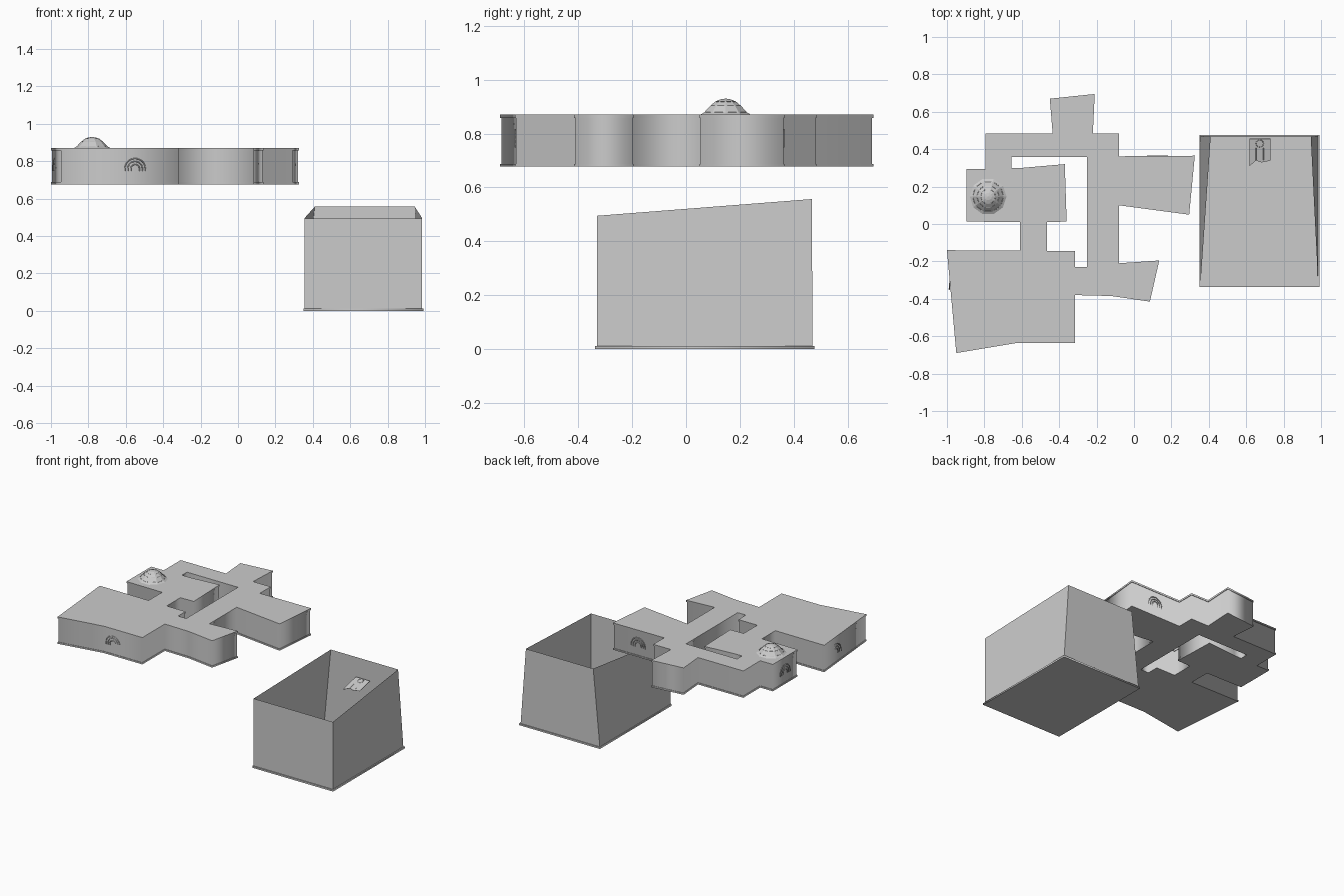
import bpy, bmesh, math
from mathutils import Vector, Matrix

if "Cube" in bpy.data.objects:
    bpy.data.objects.remove(bpy.data.objects["Cube"])

OUTER = [(-1, -.14), (-.95, -.69), (-.62, -.635), (-.315, -.635), (-.315, -.38), (-.12, -.385),
         (.085, -.415), (.135, -.195), (-.08, -.21), (-.08, .1), (.295, .05), (.325, .365),
         (-.08, .362), (-.08, .485), (-.22, .485), (-.21, .695), (-.45, .67), (-.435, .485),
         (-.795, .485), (-.795, .293), (-.895, .293), (-.895, .013), (-.61, .01), (-.61, -.143)]
COURT = [(-.655, .357), (-.25, .357), (-.25, -.23), (-.315, -.23), (-.315, -.145), (-.465, -.145),
         (-.465, .01), (-.36, .013), (-.37, .32), (-.6, .3), (-.655, .3)]


def inset(pts, d):
    """Move every side of a loop to its left by d."""
    out, n = [], len(pts)
    for i in range(n):
        a, b, c = (Vector(pts[(i + k) % n]) for k in (-1, 0, 1))
        u, v = (b - a).normalized(), (c - b).normalized()
        nu, nv = Vector((-u.y, u.x)), Vector((-v.y, v.x))
        out.append(b + (nu + nv) * d / (1 + nu.dot(nv)))
    return out


def to_mesh(ob):
    bpy.ops.object.select_all(action='DESELECT')
    ob.select_set(True)
    bpy.context.view_layer.objects.active = ob
    bpy.ops.object.convert(target='MESH')
    return bpy.context.object


def prism(name, loops, z0, z1):
    cu = bpy.data.curves.new(name, 'CURVE')
    cu.dimensions, cu.fill_mode, cu.extrude = '2D', 'BOTH', (z1 - z0) / 2
    for loop in loops:
        s = cu.splines.new('POLY')
        s.points.add(len(loop) - 1)
        for p, co in zip(s.points, loop):
            p.co = (co[0], co[1], 0, 1)
        s.use_cyclic_u = True
    ob = bpy.data.objects.new(name, cu)
    bpy.context.collection.objects.link(ob)
    ob.location.z = (z0 + z1) / 2
    return to_mesh(ob)


def mesh_object(name, verts, faces):
    me = bpy.data.meshes.new(name)
    me.from_pydata(verts, [], faces)
    ob = bpy.data.objects.new(name, me)
    bpy.context.collection.objects.link(ob)
    return ob


def tube(name, paths, r, matrix=Matrix()):
    cu = bpy.data.curves.new(name, 'CURVE')
    cu.dimensions, cu.bevel_depth, cu.bevel_resolution = '3D', r, 0
    for path in paths:
        s = cu.splines.new('POLY')
        s.points.add(len(path) - 1)
        for p, co in zip(s.points, path):
            p.co = (*co, 1)
    ob = bpy.data.objects.new(name, cu)
    bpy.context.collection.objects.link(ob)
    ob.matrix_world = matrix
    return to_mesh(ob)


# Connected rooms and corridors: walls between floor and roof slabs
prism("room_walls", [inset(OUTER, .004), inset(COURT, .004)], .688, .858)
prism("room_floor", [OUTER, COURT], .677, .688)
prism("room_roof", [OUTER, COURT], .858, .87)

# Bell-shaped ten-sided dome
N = 10
profile = [(.1, 0), (.083, .01), (.06, .034), (.04, .05), (.02, .058)]
verts = [(r * math.cos(2 * math.pi * i / N), r * math.sin(2 * math.pi * i / N), z)
         for r, z in profile for i in range(N)] + [(0, 0, .061)]
faces = [(k * N + i, k * N + (i + 1) % N, (k + 1) * N + (i + 1) % N, (k + 1) * N + i)
         for k in range(len(profile) - 1) for i in range(N)]
top = (len(profile) - 1) * N
faces += [(top + i, top + (i + 1) % N, len(verts) - 1) for i in range(N)]
dome = mesh_object("dome", verts, faces)
dome.location = (-.78, .147, .869)

# Short raised strips around the dome
strips = []
for r, z in profile[1:4]:
    for i in range(N):
        a = 2 * math.pi * (i + .5) / N
        c = Vector((math.cos(a), math.sin(a), 0)) * r * math.cos(math.pi / N)
        t = Vector((-math.sin(a), math.cos(a), 0)) * r * .2
        strips.append([c - t + Vector((0, 0, z)), c + t + Vector((0, 0, z))])
tube("dome_strips", strips, .002, Matrix.Translation(dome.location))

# Nested arch ornaments on outer walls: x, y, z, heading
arches = [[(r * math.cos(a), 0, r * math.sin(a)) for a in [math.pi * i / 10 for i in range(11)]]
          for r in (.055, .039, .023)]
arches = [[(p[0][0], 0, -.012)] + p + [(p[-1][0], 0, -.012)] for p in arches]
for i, (x, y, z, a) in enumerate([(-.55, -.634, .76, 0), (-.983, -.295, .76, -95),
                                  (-.893, .15, .76, -90), (.126, .363, .76, 180)]):
    m = Matrix.Translation((x, y, z)) @ Matrix.Rotation(math.radians(a), 4, 'Z')
    tube(f"arch_ornament_{i + 1}", arches, .003, m)

# Open-topped box with a sloping rim and leaning rear sides
mesh_object("box_walls",
            [(.355, -.33, .005), (.985, -.33, .005), (.985, .47, .005), (.355, .47, .005),
             (.355, -.33, .495), (.985, -.33, .495), (.945, .467, .557), (.41, .467, .557)],
            [(0, 1, 5, 4), (1, 2, 6, 5), (2, 3, 7, 6), (3, 0, 4, 7)])
prism("box_base", [[(.35, -.338), (.992, -.338), (.992, .477), (.35, .477)]], 0, .012)

# Swallow-tailed pennant with stripes and a ring, hung inside the box
tilt = Matrix.Translation((.672, .31, .385)) @ Matrix.Rotation(.24, 4, 'X')
outline = [(-.055, 0), (-.02, .03), (.01, .02), (.057, .03), (.057, .15), (-.055, .15)]
pennant = prism("pennant", [outline], -.001, .001)
pennant.matrix_world = tilt
ring = [(.02 * math.cos(math.pi * i / 6), .125 + .02 * math.sin(math.pi * i / 6), .002) for i in range(13)]
tube("pennant_trim", [ring, [(-.02, .035, .002), (-.02, .1, .002)],
                      [(.02, .035, .002), (.02, .1, .002)]], .002, tilt)
